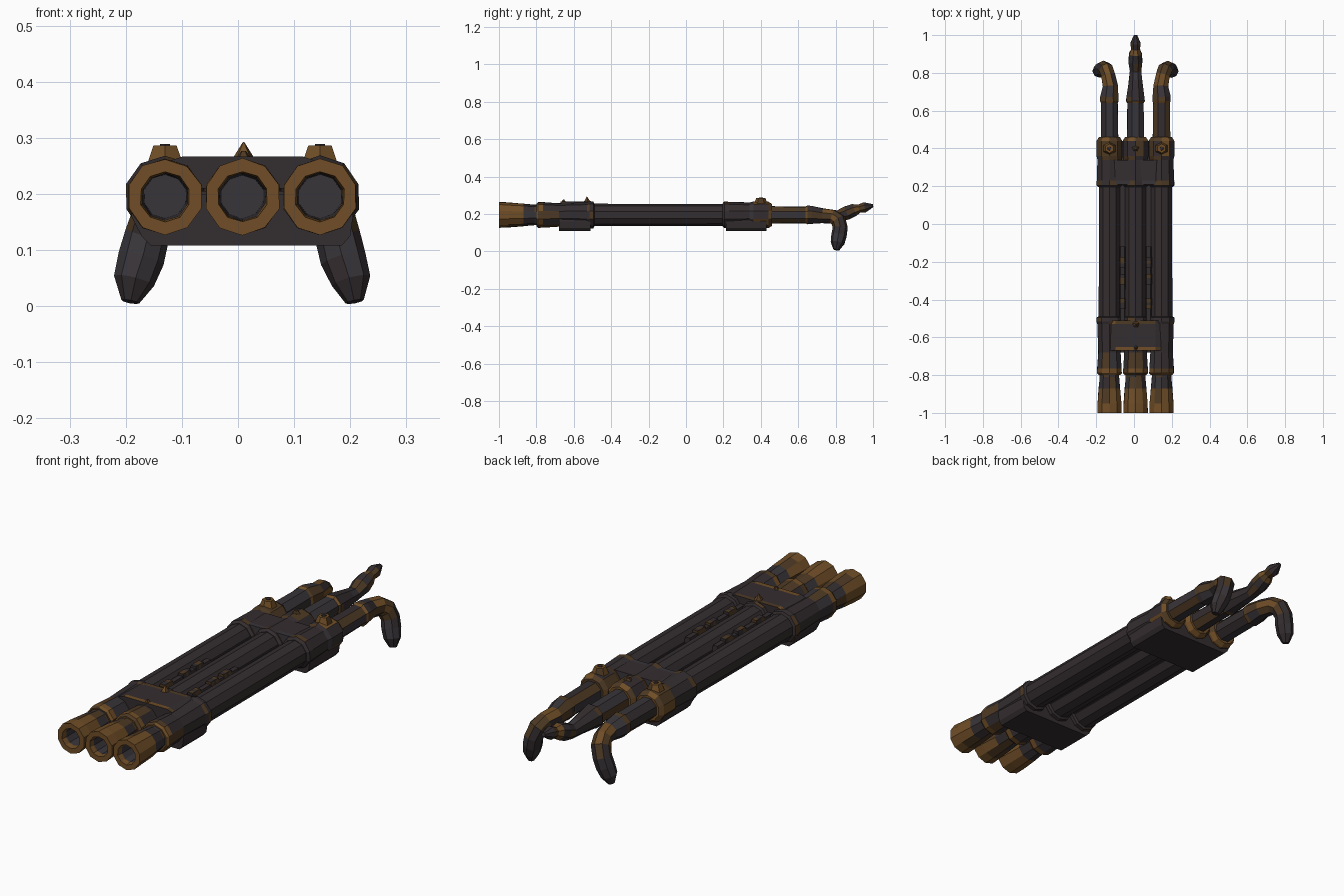
import bpy, bmesh, math, random
from mathutils import Vector

random.seed(4)
if "Cube" in bpy.data.objects:
    bpy.data.objects.remove(bpy.data.objects["Cube"])


def material(name, rgb):
    m = bpy.data.materials.new(name)
    m.use_nodes = True
    m.diffuse_color = (*rgb, 1)
    m.node_tree.nodes["Principled BSDF"].inputs["Base Color"].default_value = (*rgb, 1)
    return m


MATS = [material("dark iron", (0.034, 0.026, 0.028)),
        material("rust", (0.16, 0.075, 0.02)),
        material("brown tarnish", (0.075, 0.041, 0.017)),
        material("grey iron", (0.040, 0.035, 0.041))]
DARK, RUST, BROWN, GREY = range(4)
Z = 0.195
CENTRES = {"right": -0.13, "middle": 0.008, "left": 0.146}


def finish(name, bm):
    bmesh.ops.recalc_face_normals(bm, faces=bm.faces)
    mesh = bpy.data.meshes.new(name)
    bm.to_mesh(mesh)
    bm.free()
    for m in MATS:
        mesh.materials.append(m)
    ob = bpy.data.objects.new(name, mesh)
    bpy.context.collection.objects.link(ob)
    return ob


def patch(mix):
    """Pick a colour: mix is one colour, or a tuple to choose from."""
    return random.choice(mix) if isinstance(mix, tuple) else mix


def tube(name, path, mixes, sides=10, straight=False, jitter=0.0):
    """Sweep a polygon along (x, y, z, radius) stations, one colour mix per span."""
    bm = bmesh.new()
    pts = [Vector(p[:3]) for p in path]
    side, last, rings = Vector((1, 0, 0)), Vector((0, 1, 0)), []
    for i, p in enumerate(pts):
        if not straight:
            t = (pts[min(i + 1, len(pts) - 1)] - pts[max(i - 1, 0)]).normalized()
            side.rotate(last.rotation_difference(t))
            last = t
        up = last.cross(side)
        ring = []
        for k in range(sides):
            a = math.tau * (k + 0.5) / sides
            r = path[i][3] * (1 + random.uniform(-jitter, jitter))
            ring.append(bm.verts.new(p + (side * math.cos(a) + up * math.sin(a)) * r))
        rings.append(ring)
    for a, b, mix in zip(rings, rings[1:], mixes):
        for k in range(sides):
            n = (k + 1) % sides
            bm.faces.new((a[k], a[n], b[n], b[k])).material_index = patch(mix)
    bm.faces.new(rings[0]).material_index = patch(mixes[0])
    bm.faces.new(rings[-1]).material_index = patch(mixes[-1])
    return finish(name, bm)


def slab(name, outline, y0, y1, mix=DARK, edge=None):
    """Extrude an x-z outline along y, with an optional rusty band at each end."""
    bm = bmesh.new()
    ys = [y0, y0 + 0.02, y1 - 0.02, y1]
    rings = [[bm.verts.new((x, y, z)) for x, z in outline] for y in ys]
    for s, (a, b) in enumerate(zip(rings, rings[1:])):
        for k in range(len(outline)):
            n = (k + 1) % len(outline)
            f = bm.faces.new((a[k], a[n], b[n], b[k]))
            f.material_index = patch(mix if s == 1 or edge is None else edge)
    for r in (rings[0], rings[-1]):
        bm.faces.new(r).material_index = patch(mix)
    return finish(name, bm)


def stud(name, x, y, z0, z1, r0, r1, mix, sides):
    """Tapered stud standing on a band."""
    bm = bmesh.new()
    bmesh.ops.create_cone(bm, cap_ends=True, segments=sides, radius1=r0, radius2=r1, depth=z1 - z0)
    bmesh.ops.translate(bm, verts=bm.verts, vec=(x, y, (z0 + z1) / 2))
    for f in bm.faces:
        f.material_index = patch(mix)
    finish(name, bm)


WORN = (DARK, DARK, GREY, BROWN)
RUSTY = (RUST, RUST, BROWN)

for side, x in CENTRES.items():
    def straight(name, stations, mixes, jitter=0.0):
        tube(side + name, [(x, y, Z, r) for y, r in stations], mixes,
             straight=True, jitter=jitter)

    # Hollow flared muzzle
    straight("_muzzle", [(-0.76, 0.054), (-0.81, 0.054), (-0.87, 0.060), (-0.95, 0.066),
                         (-1.0, 0.068), (-1.0, 0.045), (-0.975, 0.042), (-0.84, 0.039)],
             [(BROWN, GREY), (GREY, DARK, BROWN), RUSTY, RUST, RUST, RUST, GREY], 0.02)
    # Long barrel
    straight("_barrel", [(-0.77, 0.056), (-0.5, 0.060), (0.22, 0.058)], [DARK, DARK])
    # Front sleeve with a worn lip
    straight("_front_sleeve", [(-0.80, 0.060), (-0.79, 0.068), (-0.765, 0.068), (-0.68, 0.062),
                               (-0.53, 0.068), (-0.515, 0.073), (-0.495, 0.071), (-0.49, 0.060)],
             [RUSTY, RUSTY, WORN, DARK, (BROWN, DARK), (BROWN, DARK), DARK], 0.015)
    # Rear sleeve, stepped and rusty at the back
    straight("_rear_sleeve", [(0.195, 0.060), (0.205, 0.071), (0.23, 0.070), (0.34, 0.066),
                              (0.36, 0.071), (0.44, 0.071), (0.46, 0.058)],
             [DARK, (BROWN, DARK), DARK, (DARK, GREY, BROWN), (BROWN, DARK, RUST), RUSTY], 0.015)

# Tail pipes: the outer pair hook outward and down
for side, s in (("right", -1), ("left", 1)):
    x = CENTRES[side]
    c = 0.008
    tube(side + "_hook", [(x, 0.42, Z, 0.050), (x, 0.64, Z, 0.047), (x, 0.65, Z, 0.053),
                          (x, 0.67, Z, 0.051), (x - s * 0.005, 0.73, 0.190, 0.042),
                          (c + s * 0.145, 0.785, 0.185, 0.040),
                          (c + s * 0.155, 0.815, 0.165, 0.042),
                          (c + s * 0.170, 0.825, 0.125, 0.040),
                          (c + s * 0.180, 0.818, 0.085, 0.041),
                          (c + s * 0.193, 0.81, 0.045, 0.036),
                          (c + s * 0.200, 0.803, 0.008, 0.016)],
         [(DARK, DARK, GREY, BROWN), RUSTY, (BROWN, DARK), WORN, (BROWN, RUST, DARK),
          RUSTY, (BROWN, DARK), (DARK, GREY), (DARK, GREY), DARK], 8, jitter=0.04)

# Middle tail pipe: dips, swells and ends in a raised tip
x = CENTRES["middle"]
tube("middle_tail", [(x, 0.42, Z, 0.050), (x, 0.64, Z, 0.046), (x, 0.65, Z, 0.053),
                     (x, 0.67, Z, 0.051), (x, 0.76, 0.190, 0.038), (x, 0.81, 0.188, 0.032),
                     (x, 0.86, 0.205, 0.040), (x, 0.90, 0.222, 0.036),
                     (x, 0.925, 0.228, 0.024), (x, 0.955, 0.236, 0.029), (x, 1.0, 0.245, 0.009)],
     [(GREY, DARK, BROWN), RUSTY, (BROWN, DARK), DARK, (DARK, GREY), WORN, WORN,
      RUSTY, (BROWN, DARK), DARK], 8, jitter=0.04)

# Bands that clamp the three barrels together, flat underneath
BAND = [(-0.172, 0.125), (-0.155, 0.108), (0.185, 0.108), (0.200, 0.125),
        (0.205, 0.160), (0.200, 0.200), (-0.185, 0.200), (-0.190, 0.160)]
CAP = [(-0.13, 0.21), (0.146, 0.21), (0.142, 0.258), (0.115, 0.267), (-0.098, 0.267),
       (-0.125, 0.258)]
slab("front_band", BAND, -0.68, -0.51, DARK)
slab("front_band_cap", CAP, -0.67, -0.51, DARK, (RUST, BROWN, DARK))
slab("rear_band", BAND, 0.215, 0.43, DARK)
slab("rear_band_cap", [(px, pz - 0.012) for px, pz in CAP], 0.21, 0.34, (DARK, GREY))

# Webs and rust-flecked strips filling the gaps between barrels
for side, x in (("right", -0.061), ("left", 0.077)):
    slab(side + "_web", [(x - 0.016, 0.18), (x + 0.016, 0.18), (x + 0.016, 0.205),
                         (x - 0.016, 0.205)], -0.55, 0.44)
    slab(side + "_top_strip", [(x - 0.018, 0.20), (x + 0.018, 0.20), (x + 0.011, 0.235),
                               (x - 0.011, 0.235)], -0.51, -0.12, DARK)
    for i, y in enumerate((-0.45, -0.32, -0.23)):
        slab(f"{side}_fleck_{i}", [(x - 0.017, 0.22), (x + 0.017, 0.22), (x + 0.012, 0.246),
                                   (x - 0.012, 0.246)], y, y + 0.055, (BROWN, DARK))

# Studs on the rear band and spikes on the front band
for side in ("right", "left"):
    stud(side + "_stud", CENTRES[side], 0.40, 0.245, 0.286, 0.040, 0.024, RUSTY, 6)
    stud(side + "_stud_core", CENTRES[side], 0.40, 0.280, 0.289, 0.012, 0.010, DARK, 6)
stud("middle_stud", x - 0.069, 0.40, 0.25, 0.272, 0.028, 0.008, BROWN, 5)
stud("front_spike", 0.010, -0.53, 0.255, 0.293, 0.026, 0.001, (RUST, BROWN), 5)
stud("small_spike", 0.010, -0.655, 0.255, 0.277, 0.020, 0.004, BROWN, 5)
